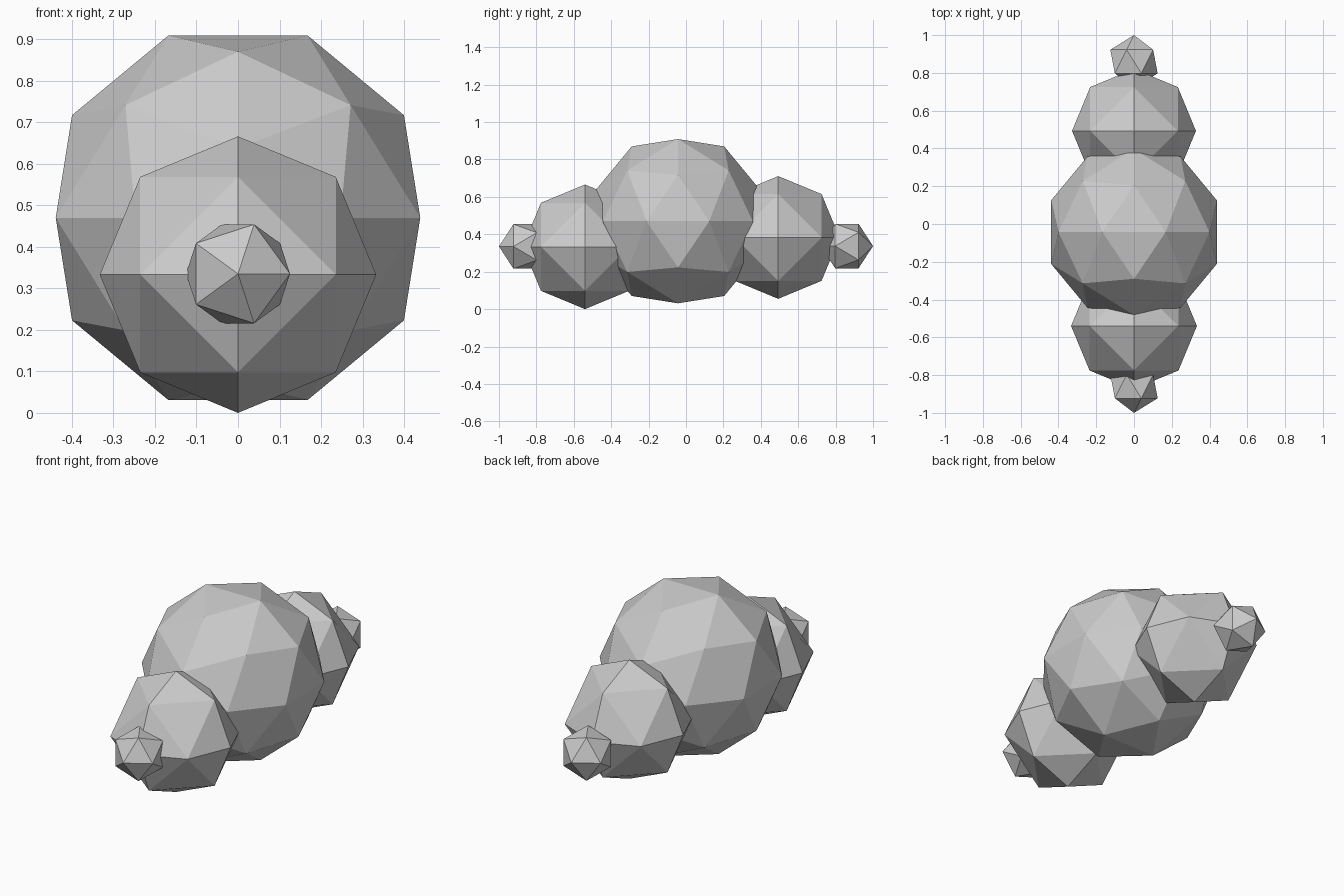
import bpy, bmesh
from mathutils import Vector, Matrix
from itertools import product

if "Cube" in bpy.data.objects:
    bpy.data.objects.remove(bpy.data.objects["Cube"])

PHI = (1 + 5 ** 0.5) / 2


def finish(name, bm, centre):
    bmesh.ops.recalc_face_normals(bm, faces=bm.faces)
    mesh = bpy.data.meshes.new(name)
    bm.to_mesh(mesh)
    bm.free()
    obj = bpy.data.objects.new(name, mesh)
    obj.location = centre
    bpy.context.collection.objects.link(obj)


def hull_ball(name, directions, radius, centre):
    """Faceted ball: convex hull of the given directions pushed onto a sphere."""
    unique = {tuple(round(c * radius, 5) for c in Vector(d).normalized()) for d in directions}
    bm = bmesh.new()
    for p in sorted(unique):
        bm.verts.new(p)
    bmesh.ops.convex_hull(bm, input=bm.verts)
    finish(name, bm, centre)


def cyclic(a, b, c):
    """All sign changes and cyclic rotations of a direction."""
    return [v for s in product((1, -1), repeat=3)
            for x, y, z in [(a * s[0], b * s[1], c * s[2])]
            for v in ((x, y, z), (y, z, x), (z, x, y))]


def tip(name, radius, centre):
    """Icosahedron with a corner pointing along y."""
    bm = bmesh.new()
    bmesh.ops.create_icosphere(bm, subdivisions=1, radius=radius,
                               matrix=Matrix.Rotation(1.5707963, 4, 'X'))
    finish(name, bm, centre)


# Sixty-sided body: dodecahedron corners plus a raised point on each face
body_dirs = cyclic(PHI, 0, 1) + cyclic(1 / PHI, 0, PHI) + cyclic(1, 1, 1)
hull_ball("body", body_dirs, 0.47, (0, -0.043, 0.47))

# Front and rear balls: octahedron subdivided once
octa_dirs = cyclic(1, 0, 0) + cyclic(1, 1, 0)
hull_ball("front_ball", octa_dirs, 0.333, (0, -0.54, 0.333))
hull_ball("rear_ball", octa_dirs, 0.328, (0, 0.493, 0.383))

# Small tips at both ends
tip("front_tip", 0.14, (0, -0.86, 0.335))
tip("rear_tip", 0.14, (0, 0.86, 0.337))
